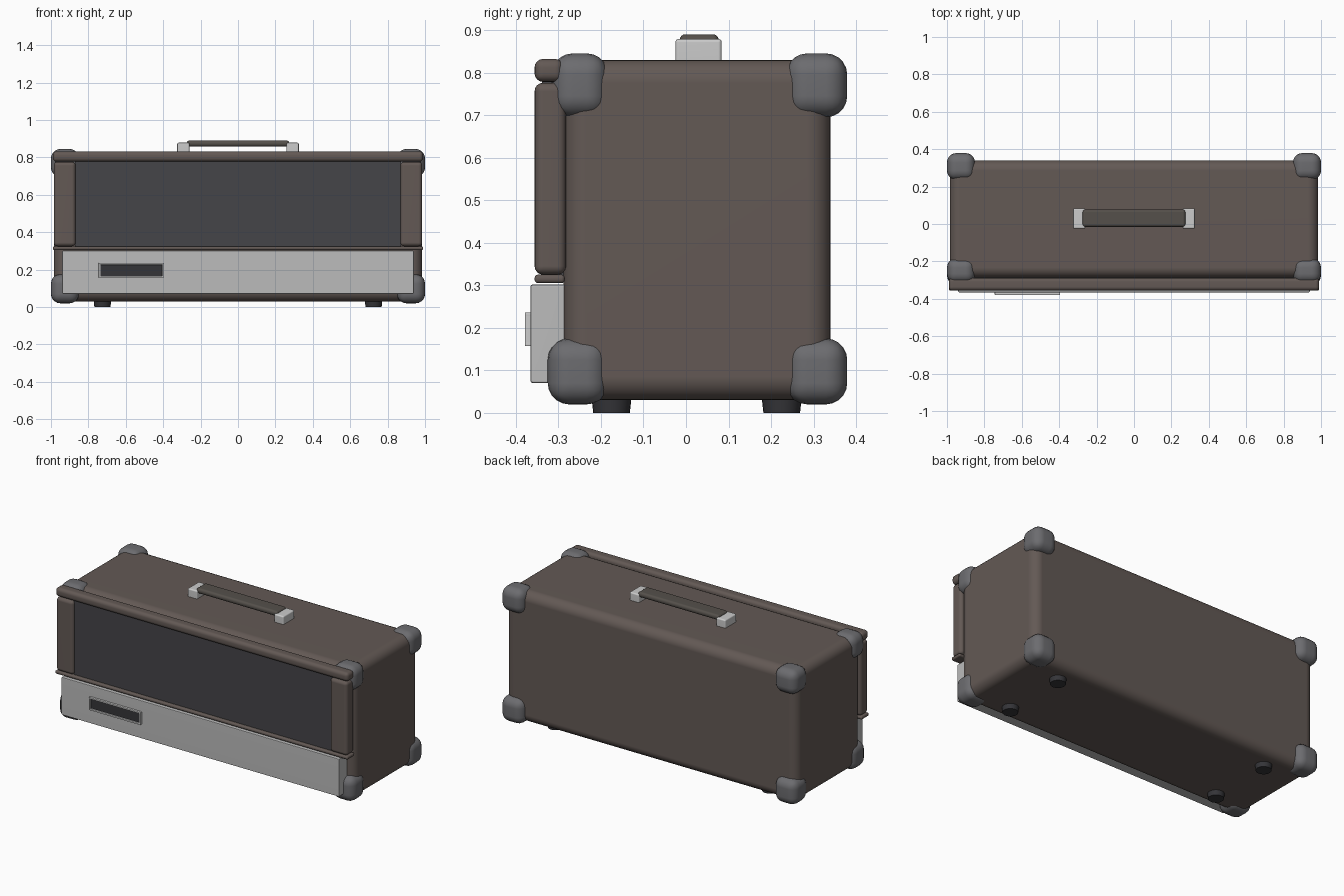
import bpy, bmesh, math
from mathutils import Vector

if "Cube" in bpy.data.objects:
    bpy.data.objects.remove(bpy.data.objects["Cube"])


def mat(name, r, g, b):
    m = bpy.data.materials.new(name)
    m.diffuse_color = (r, g, b, 1)
    m.use_nodes = True
    m.node_tree.nodes["Principled BSDF"].inputs["Base Color"].default_value = m.diffuse_color
    return m


VINYL = mat("brown_vinyl", 0.125, 0.1, 0.09)
CORNER = mat("grey_plastic", 0.15, 0.15, 0.16)
CLOTH = mat("dark_cloth", 0.06, 0.058, 0.065)
PLATE = mat("grey_metal", 0.5, 0.5, 0.5)
CHROME = mat("bright_metal", 0.72, 0.73, 0.75)
STRAP = mat("strap_leather", 0.09, 0.08, 0.07)
BLACK = mat("black", 0.035, 0.035, 0.04)


def finish(name, bm, material):
    bmesh.ops.recalc_face_normals(bm, faces=bm.faces[:])
    me = bpy.data.meshes.new(name)
    bm.to_mesh(me)
    bm.free()
    me.materials.append(material)
    ob = bpy.data.objects.new(name, me)
    bpy.context.collection.objects.link(ob)
    bpy.ops.object.select_all(action='DESELECT')
    ob.select_set(True)
    bpy.context.view_layer.objects.active = ob
    bpy.ops.object.shade_smooth_by_angle(angle=math.radians(40))
    wn = ob.modifiers.new("weighted_normals", 'WEIGHTED_NORMAL')
    wn.keep_sharp = True
    return ob


def box(name, x, y, z, material, bevel=0.0, seg=4):
    """Rounded box from (min, max) ranges."""
    bm = bmesh.new()
    bmesh.ops.create_cube(bm, size=1)
    lo, hi = Vector((x[0], y[0], z[0])), Vector((x[1], y[1], z[1]))
    bmesh.ops.scale(bm, vec=hi - lo, verts=bm.verts)
    bmesh.ops.translate(bm, vec=(lo + hi) / 2, verts=bm.verts)
    if bevel:
        bmesh.ops.bevel(bm, geom=bm.edges[:], offset=bevel, segments=seg,
                        profile=0.5, affect='EDGES')
    return finish(name, bm, material)


def span(side, a, b):
    """Range a..b on the chosen side of x = 0."""
    return (a, b) if side > 0 else (-b, -a)


# cabinet
box("cabinet", (-0.985, 0.985), (-0.288, 0.34), (0.03, 0.83), VINYL, 0.055, 6)

# front frame: top rail, thin middle rail and side posts
box("top_rail", (-0.99, 0.99), (-0.356, -0.288), (0.778, 0.832), VINYL, 0.02)
box("middle_rail", (-0.99, 0.99), (-0.356, -0.285), (0.305, 0.325), VINYL, 0.008, 3)
for s in (-1, 1):
    box("side_post", span(s, 0.868, 0.985), (-0.356, -0.282), (0.325, 0.776), VINYL, 0.02)

# speaker cloth
box("grille_cloth", (-0.872, 0.872), (-0.338, -0.28), (0.322, 0.78), CLOTH)

# control panel
box("control_panel", (-0.94, 0.94), (-0.366, -0.28), (0.07, 0.302), PLATE, 0.006, 2)

# badge frame and dark inset
fx, fz, t = (-0.745, -0.395), (0.157, 0.236), 0.01
fy = (-0.379, -0.36)
box("badge_inset", (fx[0] + t, fx[1] - t), (-0.37, -0.36), (fz[0] + t, fz[1] - t), BLACK)
box("badge_frame_top", fx, fy, (fz[1] - t, fz[1]), CHROME, 0.002, 2)
box("badge_frame_bottom", fx, fy, (fz[0], fz[0] + t), CHROME, 0.002, 2)
box("badge_frame_left", (fx[0], fx[0] + t), fy, fz, CHROME, 0.002, 2)
box("badge_frame_right", (fx[1] - t, fx[1]), fy, fz, CHROME, 0.002, 2)

# corner protectors
for s in (-1, 1):
    cx = span(s, 0.85, 1.0)
    box("back_top_corner", cx, (0.235, 0.379), (0.695, 0.845), CORNER, 0.05, 5)
    box("back_bottom_corner", cx, (0.235, 0.379), (0.02, 0.175), CORNER, 0.05, 5)
    box("front_top_corner", cx, (-0.316, -0.183), (0.695, 0.845), CORNER, 0.05, 5)
    box("front_bottom_corner", cx, (-0.325, -0.183), (0.02, 0.175), CORNER, 0.05, 5)

# carry handle
box("handle_strap", (-0.275, 0.275), (-0.015, 0.077), (0.858, 0.89), STRAP, 0.014)
for s in (-1, 1):
    box("handle_cap", span(s, 0.26, 0.325), (-0.025, 0.084), (0.82, 0.879), CHROME, 0.008, 3)

# feet
for sx in (-0.725, 0.725):
    for y in (-0.175, 0.225):
        bm = bmesh.new()
        bmesh.ops.create_cone(bm, cap_ends=True, segments=24, radius1=0.043,
                              radius2=0.048, depth=0.045)
        bmesh.ops.translate(bm, vec=(sx, y, 0.0225), verts=bm.verts)
        finish("foot", bm, BLACK)
